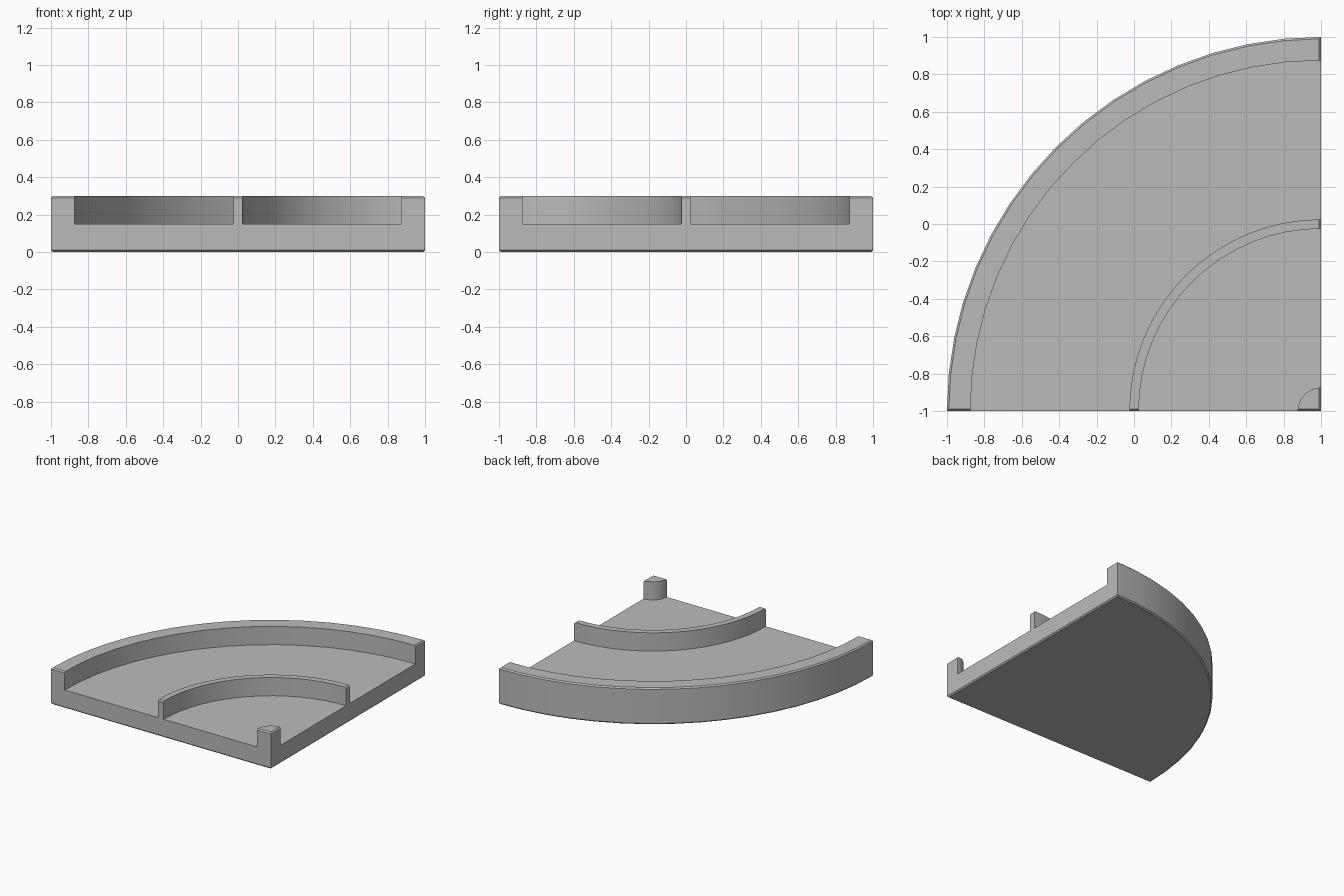
import bpy
import bmesh
from math import cos, sin, pi

if "Cube" in bpy.data.objects:
    bpy.data.objects.remove(bpy.data.objects["Cube"], do_unlink=True)

CX, CY = 1.0, -1.0        # corner that every arc is centred on
RADIUS, HEIGHT, FLOOR = 2.0, 0.3, 0.15
CHAMFER = 0.01
STEPS = 16                # arc segments per quarter turn

grey = bpy.data.materials.new("plain grey")
grey.use_nodes = True
grey.diffuse_color = (0.5, 0.5, 0.5, 1)
grey.node_tree.nodes["Principled BSDF"].inputs["Base Color"].default_value = (0.5, 0.5, 0.5, 1)


def loft(name, loops, closed_ring=False):
    """Join point loops into a solid; cap the ends unless the loops form a ring."""
    bm = bmesh.new()
    rows = [[bm.verts.new(p) for p in loop] for loop in loops]
    pairs = list(zip(rows, rows[1:]))
    if closed_ring:
        pairs.append((rows[-1], rows[0]))
    else:
        bm.faces.new(rows[0])
        bm.faces.new(rows[-1])
    for low, high in pairs:
        for i in range(len(low)):
            j = (i + 1) % len(low)
            bm.faces.new((low[i], low[j], high[j], high[i]))
    bmesh.ops.recalc_face_normals(bm, faces=bm.faces)
    mesh = bpy.data.meshes.new(name)
    bm.to_mesh(mesh)
    bm.free()
    mesh.materials.append(grey)
    obj = bpy.data.objects.new(name, mesh)
    bpy.context.collection.objects.link(obj)
    return obj


def sector(z, inset):
    """Quarter-disc outline, pulled in on all three sides."""
    points = [(CX - inset, CY + inset, z)]
    for i in range(STEPS + 1):
        a = pi / 2 + i * pi / 2 / STEPS
        r = RADIUS - inset
        points.append((min(CX + r * cos(a), CX - inset),
                       max(CY + r * sin(a), CY + inset), z))
    return points


def circle(r, z):
    n = STEPS * 4
    return [(CX + r * cos(2 * pi * i / n), CY + r * sin(2 * pi * i / n), z) for i in range(n)]


# Chamfered quarter-disc block
tray = loft("curved_tray", [sector(0, CHAMFER), sector(CHAMFER, 0),
                            sector(HEIGHT - CHAMFER, 0), sector(HEIGHT, CHAMFER)])

# Two channels, leaving the corner post, the middle wall and the outer rim
for name, inner, outer in (("inner_channel", 0.125, 0.975), ("outer_channel", 1.025, 1.875)):
    cutter = loft(name, [circle(inner, FLOOR), circle(outer, FLOOR),
                         circle(outer, HEIGHT + 0.2), circle(inner, HEIGHT + 0.2)], True)
    cutter.hide_render = True
    cut = tray.modifiers.new(name, "BOOLEAN")
    cut.operation = "DIFFERENCE"
    cut.solver = "EXACT"
    cut.object = cutter
    bpy.context.view_layer.objects.active = tray
    bpy.ops.object.modifier_apply(modifier=cut.name)
    bpy.data.objects.remove(cutter, do_unlink=True)

# Smooth arcs, crisp edges
bpy.ops.object.select_all(action="DESELECT")
tray.select_set(True)
bpy.context.view_layer.objects.active = tray
bpy.ops.object.shade_smooth_by_angle(angle=pi / 6)
